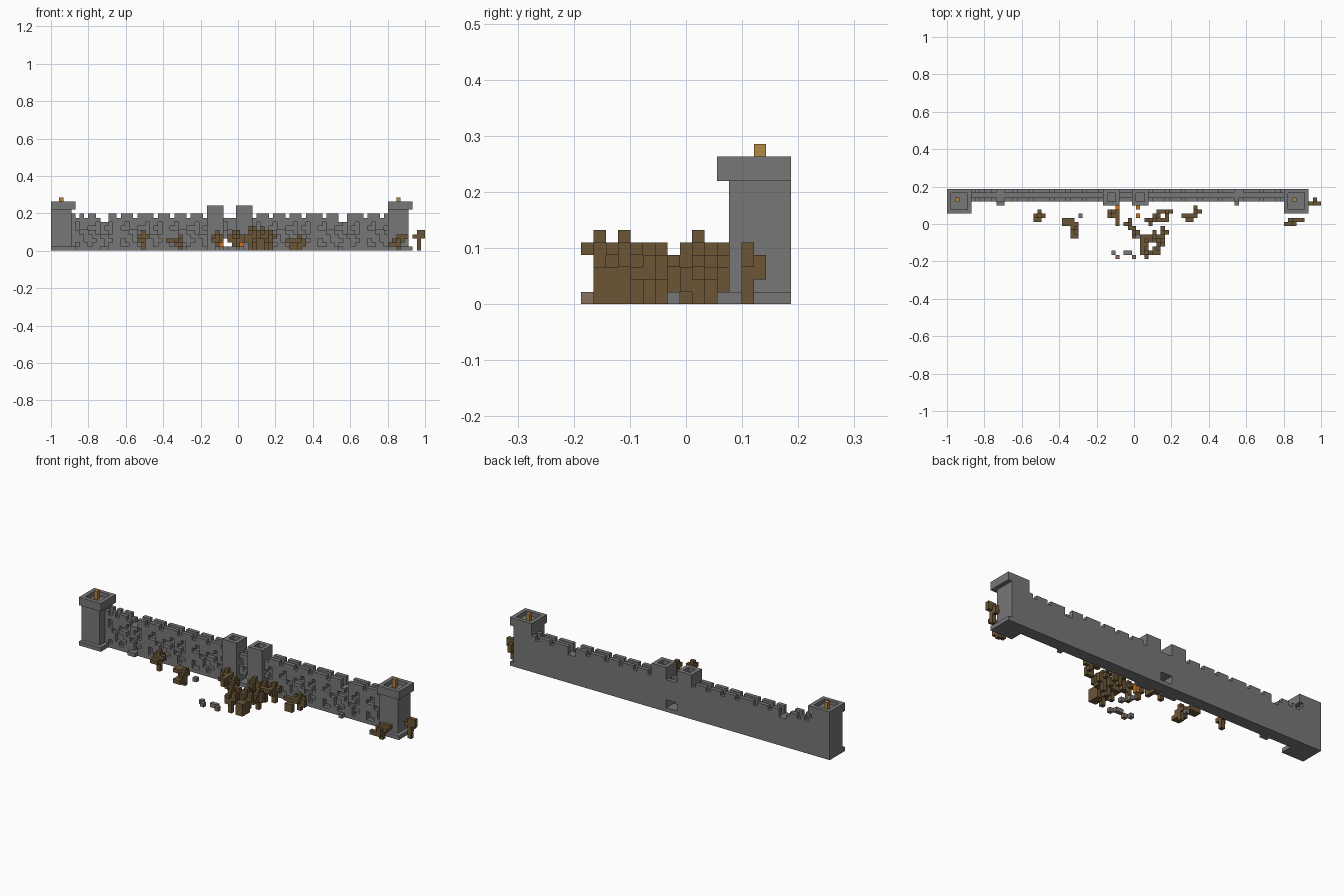
import bpy, bmesh
from mathutils import Vector

V = 2 / 91                       # size of one block
ORIGIN = Vector((45.5, 8.5, 0))  # grid point that lies on the model's centre

if "Cube" in bpy.data.objects:
    bpy.data.objects.remove(bpy.data.objects["Cube"], do_unlink=True)


def material(name, r, g, b):
    m = bpy.data.materials.new(name)
    m.use_nodes = True
    m.diffuse_color = (r, g, b, 1)
    m.node_tree.nodes["Principled BSDF"].inputs["Base Color"].default_value = (r, g, b, 1)
    return m


STONE = material("stone_grey", .185, .185, .185)
BROWN = material("dark_brown", .145, .092, .037)
ORANGE = material("fire_orange", .58, .18, .017)
TAN = material("torch_tan", .45, .24, .06)
DUST = material("dusty_brown", .25, .165, .12)


def box(i, j, k, di=1, dj=1, dk=1):
    return {(a, b, c) for a in range(i, i + di)
            for b in range(j, j + dj) for c in range(k, k + dk)}


def build(name, cells, mat):
    """Turn a set of grid cells into one mesh made of its outer faces."""
    bm = bmesh.new()
    verts = {}

    def vert(p):
        key = tuple(p)
        if key not in verts:
            verts[key] = bm.verts.new((Vector(key) - ORIGIN) * V)
        return verts[key]

    for cell in sorted(cells):
        for axis in range(3):
            for side in (0, 1):
                near = list(cell)
                near[axis] += 2 * side - 1
                if tuple(near) in cells:
                    continue
                u, w = (axis + 1) % 3, (axis + 2) % 3
                ring = []
                for du, dw in ((0, 0), (1, 0), (1, 1), (0, 1)):
                    p = list(cell)
                    p[axis] += side
                    p[u] += du
                    p[w] += dw
                    ring.append(vert(p))
                bm.faces.new(ring if side else ring[::-1])
    bmesh.ops.dissolve_limit(bm, angle_limit=.01, verts=bm.verts[:], edges=bm.edges[:])
    me = bpy.data.meshes.new(name)
    bm.to_mesh(me)
    bm.free()
    me.materials.append(mat)
    ob = bpy.data.objects.new(name, me)
    bpy.context.collection.objects.link(ob)
    return ob


# Long wall with a sunken walkway between two parapets
wall = box(5, 14, 0, 77, 3, 9) - box(5, 15, 7, 77, 1, 2)

# Gaps between the merlons
for i in (6, 8, 11, 16, 20, 25, 29, 33, 37, 49, 53, 57, 61, 66, 71, 76, 80):
    wall -= box(i, 14, 8, 1, 3)
wall -= box(42, 14, 8, 3, 3)

# Crumbled notches in the parapet
for i in (12, 70):
    wall -= box(i, 14, 7, 2, 3, 2)

# Recessed stonework on the front, rows from high to low
relief = ("##.###.####.",
          "#..##..##...",
          "##.####..##.",
          "..######..##",
          "#..##.##...#",
          "#.###..##.##")
for row, line in enumerate(relief):
    for i in range(6, 82):
        if line[i % len(line)] == ".":
            wall.discard((i, 14, len(relief) - row))

# Broken gate opening
wall -= box(42, 14, 1, 3, 3, 2)
build("wall", wall, STONE)

# Corner towers with a foot, an overhanging top and a torch
for name, i in (("left_end", 0), ("right_end", 82)):
    tower = box(i, 12, 0, 5, 5, 10) | box(i, 11, 0, 6, 6) | box(i, 11, 10, 6, 6, 2)
    tower -= box(i + 1, 12, 11, 4, 4)
    build(name + "_tower", tower, STONE)
    build(name + "_torch", box(i + 2, 14, 11, 1, 1, 2), TAN)

# Pair of gate towers
for name, i in (("gate_tower_a", 38), ("gate_tower_b", 45)):
    build(name, box(i, 13, 0, 4, 4, 11) - box(i + 1, 14, 10, 2, 2), STONE)


def fighter(i, j, dx, dy, lift=0):
    """Small blocky figure reaching towards (dx, dy)."""
    cells = box(i, j, 0, 1, 1, 5 + lift)
    for s in (-1, 1):
        cells |= box(i + s * abs(dy), j + s * abs(dx), 3 + lift)
    cells |= box(i + dx, j + dy, 2 + lift, 1, 1, 2)
    return cells


# Figures standing apart from the gate
groups = {
    "figure_far_left": fighter(22, 10, 0, 1) | box(21, 9, 2, 2),
    "figure_left": fighter(31, 7, -1, 0, -1) | box(28, 8, 2, 3, 2) | box(30, 5, 1, 2, 2),
    "figure_right": fighter(60, 11, 1, 0, -1) | box(57, 10, 2, 4) | box(58, 9, 0, 2, 1, 2),
    "figure_far_right": fighter(84, 9, 0, -1, -1) | box(82, 8, 1, 2) | box(85, 9, 3, 2),
    "figure_outside": fighter(89, 13, 0, 1) | box(90, 13, 4),
    "figure_gate": fighter(40, 11, 0, -1) | box(41, 8, 2, 1, 4, 2) | box(39, 10, 2),
}
for name, cells in groups.items():
    build(name, cells, BROWN)

# Crowd before the gate
crowd = set()
for spec in ((44, 8, -1, 0), (45, 6, 1, 0), (48, 4, 0, -1), (51, 3, 1, 0, 1),
             (48, 1, 1, 0, 1), (50, 5, 0, 1), (52, 6, 1, 0), (49, 9, 0, -1, 1),
             (51, 10, -1, 0), (53, 11, 0, -1)):
    crowd |= fighter(*spec)
crowd |= box(47, 1, 2, 2, 5, 2) | box(49, 4, 2, 4, 2) | box(49, 9, 3, 5, 1)
crowd |= box(50, 1, 0, 2, 2, 3)
build("crowd", crowd, BROWN)

# Scattered rubble
rubble = box(40, 1, 0) | box(43, 1, 0, 2) | box(45, 7, 0) | box(46, 5, 0)
rubble |= box(32, 10, 0) | box(12, 13, 0, 2) | box(70, 13, 0)
build("rubble", rubble, STONE)
build("dusty_rubble", box(41, 0, 0) | box(45, 0, 0), DUST)

# Fires by the gate
build("fires", box(41, 12, 1) | box(46, 12, 1) | box(46, 10, 0, 1, 1, 2), ORANGE)
